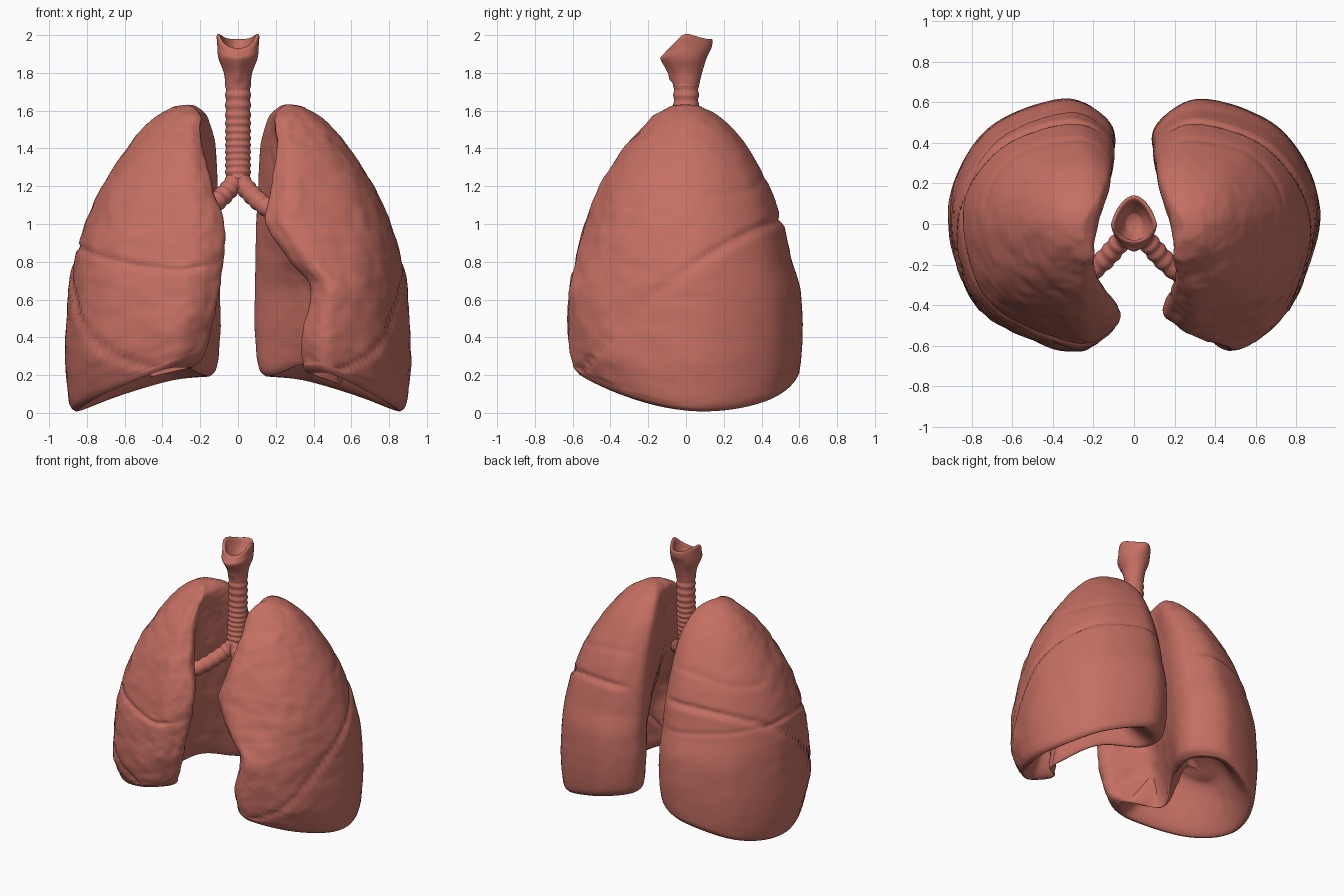
import bpy, bmesh, math
from mathutils import Vector, noise

if "Cube" in bpy.data.objects:
    bpy.data.objects.remove(bpy.data.objects["Cube"])

tissue = bpy.data.materials.new("tissue pink")
tissue.use_nodes = True
COLOUR = (0.56, 0.16, 0.125, 1)
tissue.diffuse_color = COLOUR
shader = tissue.node_tree.nodes["Principled BSDF"]
shader.inputs["Base Color"].default_value = COLOUR
shader.inputs["Roughness"].default_value = 0.6


def spline(points, t, closed=False):
    """Catmull-Rom through equal-length points, t counted in segments."""
    n = len(points)
    i = int(t) if closed else min(int(t), n - 2)
    f = t - i
    pick = (lambda k: points[k % n]) if closed else (lambda k: points[max(0, min(n - 1, k))])
    a, b, c, d = (pick(i + k) for k in (-1, 0, 1, 2))
    return [q + f / 2 * (r - p + f * (2 * p - 5 * q + 4 * r - s + f * (3 * (q - r) + s - p)))
            for p, q, r, s in zip(a, b, c, d)]


def loft(bm, rings, cap_start=False, cap_end=False):
    rows = [[bm.verts.new(p) for p in ring] for ring in rings]
    n = len(rows[0])
    for low, high in zip(rows, rows[1:]):
        for k in range(n):
            bm.faces.new((low[k], low[(k + 1) % n], high[(k + 1) % n], high[k]))
    for wanted, row in ((cap_start, rows[0]), (cap_end, rows[-1])):
        if wanted:
            centre = bm.verts.new(sum((v.co for v in row), Vector()) / n)
            for k in range(n):
                bm.faces.new((row[k], row[(k + 1) % n], centre))
    bmesh.ops.recalc_face_normals(bm, faces=bm.faces)
    bm.normal_update()


def finish(bm, name):
    mesh = bpy.data.meshes.new(name)
    for face in bm.faces:
        face.smooth = True
    bm.to_mesh(mesh)
    bm.free()
    mesh.materials.append(tissue)
    obj = bpy.data.objects.new(name, mesh)
    bpy.context.collection.objects.link(obj)


# Lung levels: height, outer x, front y, back y, inner back x
LEVELS = [(0, .86, -.56, .57, .16), (.06, .895, -.595, .6, .12), (.3, .915, -.62, .615, .1),
          (.6, .9, -.61, .605, .1), (.8, .87, -.58, .56, .1), (1, .81, -.53, .51, .1),
          (1.2, .72, -.45, .44, .11), (1.4, .59, -.33, .33, .12), (1.5, .51, -.24, .25, .14),
          (1.58, .42, -.16, .16, .17), (1.62, .35, -.08, .08, .22)]
# Front edge x and medial hollow x for the same levels
RIGHT_EDGE = [.26, .2, .15, .11, .09, .085, .14, .19, .2, .2, .24]
RIGHT_HOLLOW = [.46, .44, .38, .32, .29, .26, .23, .22, .2, .2, .24]
LEFT_EDGE = [.38, .35, .35, .39, .28, .16, .18, .21, .2, .2, .24]
LEFT_HOLLOW = [.54, .53, .5, .47, .38, .3, .25, .23, .2, .2, .24]
AROUND, STEPS, CAP = 144, 14, 20


def rim(x, y):
    """Height of the lower border: slanted, and arched on the medial side."""
    bend = y - .15
    arch = .16 * math.exp(-((x - .28) ** 2 + (y + .03) ** 2) / .08)
    return .22 * max(0, .88 - x) + (.23 if bend < 0 else .3) * bend ** 2 + arch


def section(level):
    z, xo, yf, yb, xb, xe, xh = level
    w = xo - xb
    low = max(0, 1 - z / .2)
    outline = [(xb, .58 * yb), (xb + .05 * w, .85 * yb), (xb + .32 * w, yb),
               (xb + .78 * w, .74 * yb), (xo, .1 * yb), (xb + .82 * w, (.66 - .1 * low) * yf),
               (xe + .27 * (xo - xe), yf), (xe + .03 * w, .91 * yf), (xe, .74 * yf),
               (xh, .42 * yf), (.5 * xh + .5 * xb, .1 * yb)]
    ring = []
    for k in range(AROUND):
        x, y = spline(outline, k * len(outline) / AROUND, True)
        lift = rim(x, y) * max(0, 1 - z / .8)
        ring.append(Vector((x, y, z + lift)))
    return ring


def groove(distance, width=.015):
    return math.exp(-(distance / width) ** 2)


def lung(name, side, edge, hollow):
    levels = [row + (e, h) for row, e, h in zip(LEVELS, edge, hollow)]
    count = (len(levels) - 1) * STEPS
    walls = [section(spline(levels, k / STEPS)) for k in range(count + 1)]
    # rounded apex
    top = walls[-1]
    middle = sum(top, Vector()) / AROUND
    for r in (.8, .55, .3, .1):
        walls.append([middle.lerp(p, r) + Vector((0, 0, .012 * (1 - r * r))) for p in top])
    # hollow underside that fits over the diaphragm
    base = []
    for k in range(CAP, 0, -1):
        inset = k / (CAP + 1)
        s = min(1, inset / .68)
        rise = .32 * s * s * (3 - 2 * s)
        inner = []
        for p in walls[0]:
            x, y = .6 + (p.x - .6) * (1 - inset), p.y * (1 - inset)
            inner.append(Vector((x, y, p.z + (rim(x, y) - p.z) * inset + rise)))
        base.append(inner)
    bm = bmesh.new()
    loft(bm, base + walls, True, True)
    # fissures between the lobes and a lightly dimpled front
    moves = []
    for v in bm.verts:
        x, y, z = v.co
        if v.normal.z < -.35:
            continue
        outside = max(0, min(1, 2 * v.normal.x + 1.4))
        oblique = z - (.75 + .73 * y - .38 * y * y)
        depth = .018 * groove(oblique * .8, .019)
        if oblique < 0:
            depth -= .008 * math.exp(oblique * 9)
        if side < 0:
            if oblique > 0:
                level = .77 + .5 * max(0, x - .55) ** 1.2
                depth += .014 * groove(z - level - .012 * math.sin(14 * x))
            elif y > .2:
                depth += .007 * groove(z - .8 - .1 * x)
        if y > .1:
            depth += .006 * groove(z - 1.2 - .05 * math.sin(6 * x), .02)
        front = max(0, min(1, .5 - 2 * y))
        bump = noise.noise(v.co * 9 + Vector((side * 5, 0, 0))) + .6 * noise.noise(v.co * 19)
        depth = depth * outside + (.002 + .006 * front) * bump
        moves.append((v, v.normal * -depth))
    for v, move in moves:
        v.co += move
    for v in bm.verts:
        v.co.x *= side
    bmesh.ops.recalc_face_normals(bm, faces=bm.faces)
    finish(bm, name)


lung("right_lung", -1, RIGHT_EDGE, RIGHT_HOLLOW)
lung("left_lung", 1, LEFT_EDGE, LEFT_HOLLOW)


def ringed_tube(name, path, radius, rings):
    """Tube along a path with raised cartilage rings."""
    bm = bmesh.new()
    points = [Vector(p) for p in path]
    total = rings * 8
    loops = []
    for k in range(total + 1):
        t = k / total * (len(points) - 1)
        centre = Vector(spline(points, t))
        ahead = Vector(spline(points, min(t + .05, len(points) - 1)))
        behind = Vector(spline(points, max(t - .05, 0)))
        turn = Vector((0, 0, 1)).rotation_difference(ahead - behind)
        r = radius + .003 * math.sin(k * math.tau / 8)
        loops.append([centre + turn @ Vector((r * math.cos(a), r * math.sin(a), 0))
                      for a in (j * math.tau / 32 for j in range(32))])
    loft(bm, loops, True, True)
    finish(bm, name)


# Windpipe and its two branches
ringed_tube("windpipe", [(0, -.03, 1.18), (0, -.01, 1.35), (0, 0, 1.55), (0, 0, 1.8)], .066, 16)
for label, side in (("right", -1), ("left", 1)):
    ringed_tube(label + "_bronchus",
                [(0, -.03, 1.25), (side * .06, -.08, 1.17), (side * .15, -.18, 1.09),
                 (side * .27, -.28, 1.02)], .05, 8)

# Voice box: flared open cup, outside then inside (height, half width, front y, back y)
CUP = [(1.72, .066, -.066, .066), (1.8, .075, -.085, .085), (1.88, .105, -.125, .11),
       (1.93, .11, -.11, .135), (1.97, .112, -.095, .14), (1.97, .095, -.08, .12),
       (1.92, .075, -.075, .09), (1.87, .04, -.04, .05)]
bm = bmesh.new()
loops = []
for k in range((len(CUP) - 1) * 5 + 1):
    z, half, front, back = spline(CUP, k / 5)
    rim_amount = max(0, min(1, (z - 1.87) / .1))
    loop = []
    for j in range(48):
        a = j * math.tau / 48
        c, s = math.cos(a), math.sin(a)
        pinch = 1 - .3 * max(0, s) * rim_amount
        x = half * c * pinch
        y = s * (back if s > 0 else -front)
        horn = .03 * abs(c) ** 6 - .045 * max(0, -s) ** 2 + .005 * max(0, s)
        ridge = -.012 * math.exp(-(c / .3) ** 2) * (s < 0) * (1 - rim_amount) * (z > 1.76)
        loop.append(Vector((x, y + ridge, z + horn * rim_amount)))
    loops.append(loop)
loft(bm, loops, False, True)
finish(bm, "voice_box")
